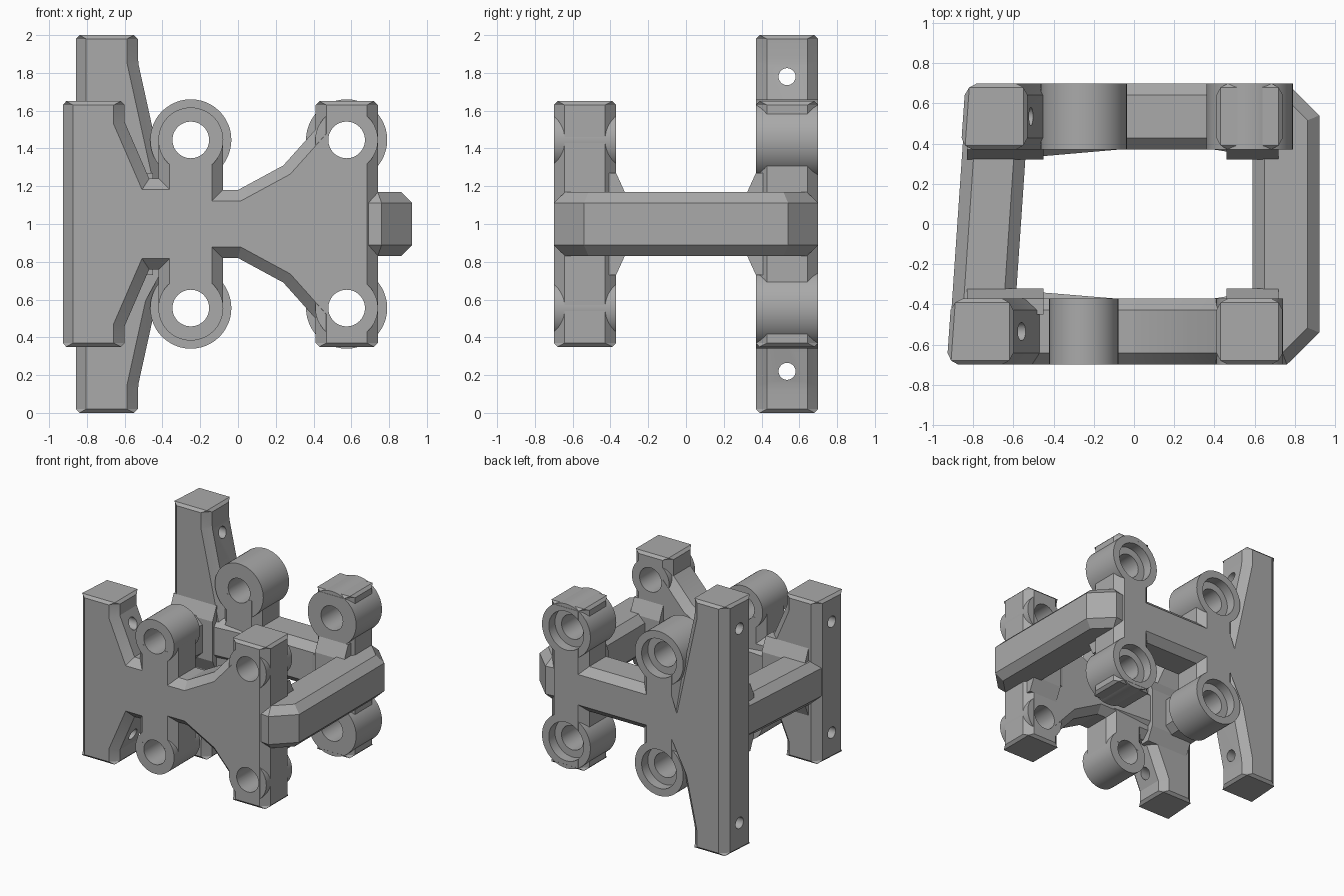
import bpy, bmesh
from math import pi, radians
from mathutils import Matrix, Vector

cube = bpy.data.objects.get("Cube")
if cube:
    bpy.data.objects.remove(cube, do_unlink=True)

grey = bpy.data.materials.new("matte grey")
grey.use_nodes = True
COLOUR = (0.4, 0.4, 0.4, 1)
grey.diffuse_color = COLOUR
grey.node_tree.nodes["Principled BSDF"].inputs["Base Color"].default_value = COLOUR

MID = 1.0       # height of the symmetry plane
CHAMFER = 0.058
HOLES = [(x, z) for x in (-0.25, 0.575) for z in (0.555, 1.445)]
parts = []


def finish(name, bm):
    bmesh.ops.recalc_face_normals(bm, faces=bm.faces)
    me = bpy.data.meshes.new(name)
    bm.to_mesh(me)
    bm.free()
    me.materials.append(grey)
    ob = bpy.data.objects.new(name, me)
    bpy.context.collection.objects.link(ob)
    return ob


def prism(name, outline, axis, a, b, weight=None, shear=0.0):
    """Extrude an outline along an axis; weight gives each edge's chamfer."""
    bm = bmesh.new()
    put = {"x": lambda p, t: (t, p[0], p[1]),
           "y": lambda p, t: (p[0], t, p[1]),
           "z": lambda p, t: (p[0], p[1], t)}[axis]
    face = bm.faces.new([bm.verts.new(put(p, a)) for p in outline])
    new = bmesh.ops.extrude_face_region(bm, geom=[face])["geom"]
    step = Vector(put((0, 0), b - a))
    bmesh.ops.translate(bm, vec=step,
                        verts=[g for g in new if isinstance(g, bmesh.types.BMVert)])
    if weight:
        layer = bm.edges.layers.float.new("bevel_weight_edge")
        for e in bm.edges:
            e[layer] = weight(e.verts[0].co, e.verts[1].co)
    for v in bm.verts:
        if v.co.x < -0.8:
            v.co.x += shear * (v.co.y - (a + b) / 2)
    ob = finish(name, bm)
    if weight:
        mod = ob.modifiers.new("chamfer", "BEVEL")
        mod.limit_method = "WEIGHT"
        mod.width = CHAMFER
        mod.segments = 1
        mod.use_clamp_overlap = False
    parts.append(ob)
    return ob


def add_cylinder(bm, centre, radius, length, axis):
    turn = Matrix.Rotation(pi / 2, 4, "X" if axis == "y" else "Y")
    bmesh.ops.create_cone(bm, cap_ends=True, segments=48, radius1=radius,
                          radius2=radius, depth=length,
                          matrix=Matrix.Translation(centre) @ turn)


def frame_weight(p, q):
    """Full chamfer on the outline, slim chamfer on the post ends."""
    top = max(abs(v.z - MID) for v in (p, q))
    if abs(p.z - q.z) < 0.001 and top > 0.6:
        return 0.35
    return 1.0 if abs(p.y - q.y) < 0.001 else 0.0


def strut_weight(p, q):
    return 1.0 if abs(p.z - q.z) < 0.001 else 0.0


def mirrored(upper):
    return upper + [(x, 2 * MID - z) for x, z in reversed(upper)]


# Front and back frames: post, inner column, waist and outer column
front_upper = [(-0.92, 1.65), (-0.6, 1.65), (-0.6, 1.54), (-0.47, 1.24),
               (-0.42, 1.24), (-0.42, 1.45), (-0.08, 1.45), (-0.08, 1.18),
               (0, 1.18), (0.24, 1.31), (0.41, 1.5), (0.41, 1.65), (0.74, 1.65)]
back_upper = [(-0.85, 2), (-0.53, 2), (-0.53, 1.86), (-0.42, 1.36),
              (-0.42, 1.45), (-0.08, 1.45), (-0.08, 1.18), (0.41, 1.18),
              (0.41, 1.65), (0.74, 1.65)]
front_frame = prism("front_frame", mirrored(front_upper), "y", -0.7, -0.37,
                    frame_weight, 0.07)
back_frame = prism("back_frame", mirrored(back_upper), "y", 0.37, 0.7,
                   frame_weight, 0.07)
drilled = [front_frame, back_frame]

# Round bosses around the holes
for side, y, radii in (("front", -0.535, (0.172, 0.166)), ("back", 0.535, (0.215, 0.215))):
    for x, z in HOLES:
        bm = bmesh.new()
        add_cylinder(bm, (x, y, z), radii[x > 0], 0.328, "y")
        level = "upper" if z > MID else "lower"
        place = "outer" if x > 0 else "inner"
        boss = finish(f"{side}_{level}_{place}_boss", bm)
        parts.append(boss)
        drilled.append(boss)

# Struts joining the frames, with flared ends
prism("left_side_strut",
      [(0.6, -0.68), (0.76, -0.7), (0.922, -0.54), (0.922, 0.54), (0.76, 0.7),
       (0.6, 0.68), (0.4, 0.6), (0.4, 0.37), (0.59, 0.34), (0.59, -0.34),
       (0.4, -0.37), (0.4, -0.6)], "z", 0.83, 1.17, strut_weight)
prism("right_side_strut",
      [(-0.92, -0.6), (-0.1, -0.6), (-0.1, -0.37), (-0.585, -0.33),
       (-0.54, 0.33), (-0.08, 0.37), (-0.08, 0.6), (-0.838, 0.6)],
      "z", 0.83, 1.17, strut_weight)

# Tapered gussets where struts meet the frames
for side, s in (("front", -1), ("back", 1)):
    section = [(s * 0.45, 0.73), (s * 0.37, 0.73), (s * 0.32, 0.84),
               (s * 0.32, 1.16), (s * 0.37, 1.27), (s * 0.45, 1.27)]
    prism(side + "_right_gusset", section, "x", -0.83, -0.45)
    prism(side + "_left_gusset", section, "x", 0.46, 0.72)

# Drill the bolt holes, side pin holes and back counterbores
bm = bmesh.new()
for x, z in HOLES:
    for y in (-0.535, 0.535):
        add_cylinder(bm, (x, y, z), 0.097, 0.5, "y")
for y, drop in ((-0.535, 0.445), (0.535, 0.78)):
    for s in (-1, 1):
        add_cylinder(bm, (-0.725, y, MID + s * drop), 0.045, 0.55, "x")
hole_cutter = finish("hole_cutter", bm)
bm = bmesh.new()
for x, z in HOLES:
    add_cylinder(bm, (x, 0.72, z), 0.155, 0.2, "y")
counterbore_cutter = finish("counterbore_cutter", bm)
cutters = [hole_cutter, counterbore_cutter]
for ob in drilled:
    for cutter in cutters:
        mod = ob.modifiers.new("drill", "BOOLEAN")
        mod.operation = "DIFFERENCE"
        mod.solver = "EXACT"
        mod.object = cutter

# Apply the modifiers and discard the cutters
for cutter in cutters:
    cutter.hide_render = True
bpy.context.view_layer.update()
graph = bpy.context.evaluated_depsgraph_get()
baked = [bpy.data.meshes.new_from_object(ob.evaluated_get(graph)) for ob in parts]
for ob, me in zip(parts, baked):
    ob.modifiers.clear()
    ob.data = me
for cutter in cutters:
    bpy.data.objects.remove(cutter, do_unlink=True)

# Smooth the round walls only
bpy.ops.object.select_all(action="DESELECT")
for ob in parts:
    ob.select_set(True)
bpy.context.view_layer.objects.active = parts[0]
bpy.ops.object.shade_smooth_by_angle(angle=radians(20))
